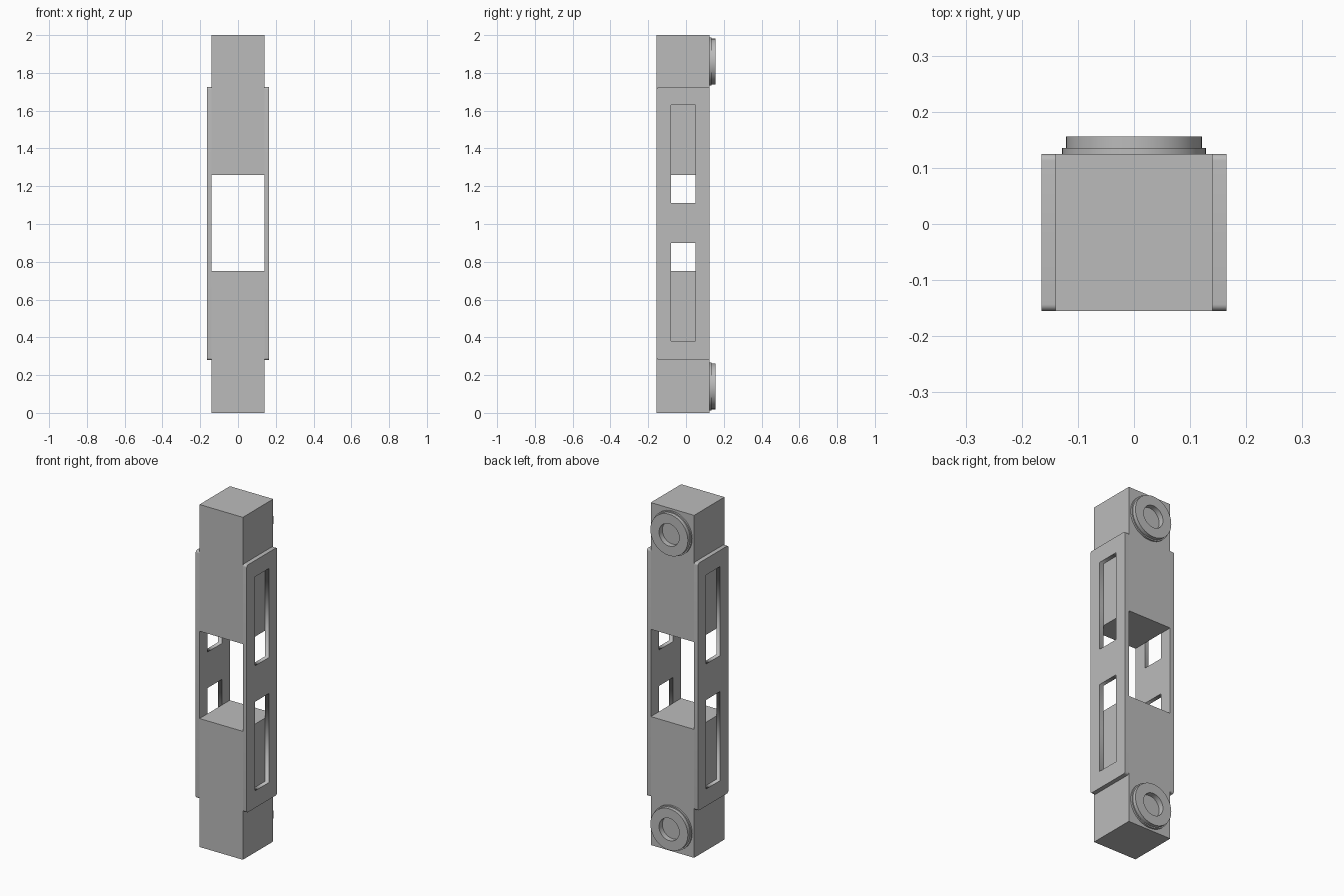
import bpy, bmesh, math
from mathutils import Matrix

if "Cube" in bpy.data.objects:
    bpy.data.objects.remove(bpy.data.objects["Cube"], do_unlink=True)

HALF = 0.14                    # half width of the core
FRONT, BACK = -0.155, 0.125    # depth range of the body
PLATE = 0.025                  # side plate thickness

grey = bpy.data.materials.new("plain grey")
grey.use_nodes = True
colour = (0.5, 0.5, 0.5, 1)
grey.diffuse_color = colour
grey.node_tree.nodes["Principled BSDF"].inputs["Base Color"].default_value = colour


def add(name, data):
    obj = bpy.data.objects.new(name, data)
    bpy.context.collection.objects.link(obj)
    data.materials.append(grey)
    return obj


def select(obj):
    bpy.ops.object.select_all(action="DESELECT")
    obj.select_set(True)
    bpy.context.view_layer.objects.active = obj


def from_bmesh(name, bm):
    bmesh.ops.recalc_face_normals(bm, faces=bm.faces)
    mesh = bpy.data.meshes.new(name)
    bm.to_mesh(mesh)
    bm.free()
    return add(name, mesh)


# Core blocks above and below the central opening
def block(name, low, high):
    bm = bmesh.new()
    place = Matrix.Translation((0, (FRONT + BACK) / 2, (low + high) / 2))
    size = Matrix.Diagonal((2 * HALF, BACK - FRONT, high - low, 1))
    bmesh.ops.create_cube(bm, size=1, matrix=place @ size)
    from_bmesh(name, bm)


# Closed outline with optionally rounded corners
def outline(y0, y1, z0, z1, radius=0, steps=6):
    corners = [(y1, z1, -1, -1), (y0, z1, 1, -1), (y0, z0, 1, 1), (y1, z0, -1, 1)]
    points = []
    for i, (y, z, sy, sz) in enumerate(corners):
        if not radius:
            points.append((y, z))
            continue
        for s in range(steps + 1):
            a = math.pi / 2 * (i + s / steps)
            points.append((y + radius * (sy + math.cos(a)),
                           z + radius * (sz + math.sin(a))))
    return points


# Side plate: rounded outline with two slots, extruded along x
def side_plate(name, side):
    curve = bpy.data.curves.new(name, "CURVE")
    curve.dimensions = "2D"
    curve.fill_mode = "BOTH"
    curve.extrude = PLATE / 2
    loops = [outline(FRONT, BACK, 0.28, 1.725, 0.012),
             outline(-0.08, 0.05, 0.38, 0.9),
             outline(-0.08, 0.05, 1.11, 1.63)]
    for loop in loops:
        spline = curve.splines.new("POLY")
        spline.points.add(len(loop) - 1)
        for point, (y, z) in zip(spline.points, loop):
            point.co = (y, z, 0, 1)
        spline.use_cyclic_u = True
    obj = add(name, curve)
    obj.rotation_euler = (math.pi / 2, 0, math.pi / 2)
    obj.location.x = side * (HALF + PLATE / 2)
    select(obj)
    bpy.ops.object.convert(target="MESH")


# Stepped ring on the back face, lathed about the y axis
def ring(name, z):
    profile = [(0.065, 0), (0.065, 0.031), (0.121, 0.031),
               (0.121, 0.01), (0.128, 0.01), (0.128, 0)]
    bm = bmesh.new()
    verts = [bm.verts.new((r, y, 0)) for r, y in profile]
    edges = [bm.edges.new((verts[i - 1], v)) for i, v in enumerate(verts)]
    bmesh.ops.spin(bm, geom=verts + edges, cent=(0, 0, 0), axis=(0, 1, 0),
                   angle=2 * math.pi, steps=64, use_merge=True)
    bmesh.ops.remove_doubles(bm, verts=bm.verts, dist=0.0001)
    obj = from_bmesh(name, bm)
    obj.location = (0, BACK, z)
    select(obj)
    bpy.ops.object.shade_smooth_by_angle(angle=math.radians(30))


block("lower_block", 0, 0.75)
block("upper_block", 1.26, 2)
side_plate("left_side_plate", 1)
side_plate("right_side_plate", -1)
ring("lower_ring", 0.14)
ring("upper_ring", 1.86)
